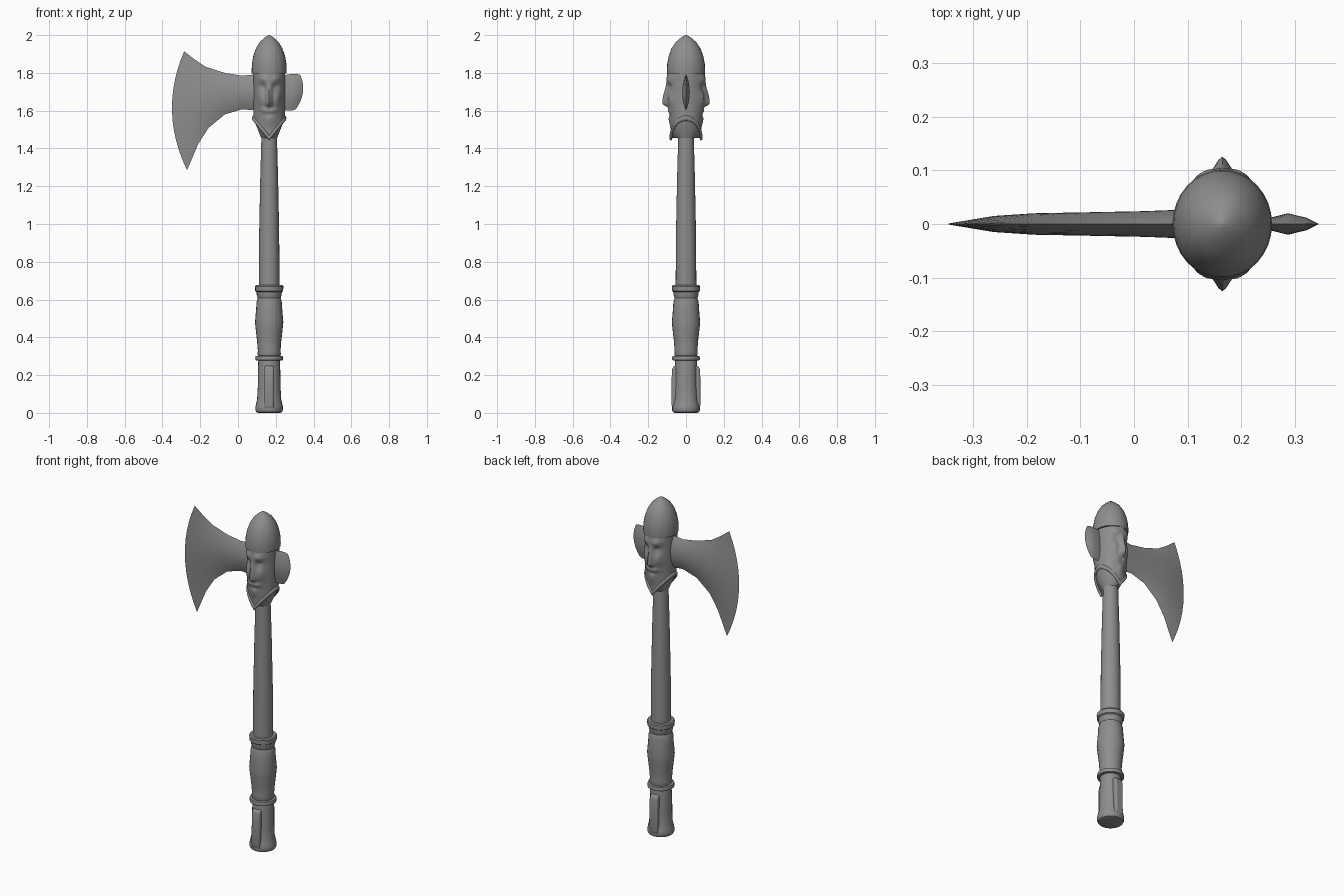
import bpy, bmesh
from math import cos, sin, pi, exp, sqrt, radians

cube = bpy.data.objects.get("Cube")
if cube:
    bpy.data.objects.remove(cube, do_unlink=True)

AXIS = 0.165  # x of the handle's centre line

grey = bpy.data.materials.new("iron_grey")
grey.use_nodes = True
COLOUR = (0.27, 0.27, 0.27, 1)
grey.diffuse_color = COLOUR
grey.node_tree.nodes["Principled BSDF"].inputs["Base Color"].default_value = COLOUR


def finish(name, bm, angle=40):
    bmesh.ops.remove_doubles(bm, verts=bm.verts, dist=1e-5)
    bmesh.ops.recalc_face_normals(bm, faces=bm.faces)
    mesh = bpy.data.meshes.new(name)
    bm.to_mesh(mesh)
    bm.free()
    mesh.materials.append(grey)
    ob = bpy.data.objects.new(name, mesh)
    bpy.context.collection.objects.link(ob)
    bpy.ops.object.select_all(action='DESELECT')
    ob.select_set(True)
    bpy.context.view_layer.objects.active = ob
    bpy.ops.object.shade_smooth_by_angle(angle=radians(angle))
    return ob


def loft(name, rings, caps=False, wrap=False, angle=40):
    """Skin a list of closed rings of points."""
    bm = bmesh.new()
    rows = [[bm.verts.new(p) for p in ring] for ring in rings]
    n = len(rows[0])
    pairs = list(zip(rows, rows[1:])) + ([(rows[-1], rows[0])] if wrap else [])
    for a, b in pairs:
        for i in range(n):
            j = (i + 1) % n
            bm.faces.new((a[i], a[j], b[j], b[i]))
    if caps:
        bm.faces.new(rows[0])
        bm.faces.new(rows[-1])
    return finish(name, bm, angle)


def lathe(name, profile, sides=24, y_scale=1, angle=40):
    rings = [[(AXIS + r * cos(2 * pi * i / sides),
               r * y_scale * sin(2 * pi * i / sides), z) for i in range(sides)]
             for r, z in profile]
    return loft(name, rings, caps=True, angle=angle)


# Handle
lathe("shaft", [(.055, .64), (.053, .95), (.047, 1.25), (.04, 1.5)])
lathe("upper_collar", [(.06, .605), (.066, .625), (.067, .64), (.074, .645),
                       (.075, .67), (.07, .676), (.055, .676)])
lathe("grip", [(.055, .62), (.062, .605), (.067, .585), (.069, .55), (.075, .48),
               (.071, .44), (.064, .38), (.06, .33), (.062, .31), (.055, .295)])
lathe("lower_ring", [(.058, .277), (.072, .279), (.074, .29), (.071, .301), (.055, .303)])
lathe("pommel", [(.055, .29), (.058, .27), (.06, .14), (.064, .07), (.07, .045),
                 (.073, .03), (.073, .014), (.068, .004), (.058, 0)])

# Raised strap on the front and back of the pommel
half = [(.056, .25), (.068, .245), (.075, .225), (.076, .15), (.078, .05),
        (.072, .022), (.055, .012)]
side = half + [(-y, z) for y, z in reversed(half)]
strap = loft("pommel_strap", [[(AXIS + x, y, z) for y, z in side] for x in (-.026, .026)],
             caps=True)
bevel = strap.modifiers.new("rounding", 'BEVEL')
bevel.width = .011
bevel.segments = 3

# Helmet
lathe("helmet", [(.08, 1.795), (.092, 1.797), (.093, 1.81), (.091, 1.85), (.084, 1.89),
                 (.07, 1.93), (.05, 1.963), (.026, 1.985), (.008, 1.998), (.001, 2)],
      sides=32, y_scale=1.09)


# Head with the same bearded face on the front and back
def bump(v, centre, width):
    return exp(-((v - centre) / width) ** 2)


def ramp(v, a, b):
    t = min(1, max(0, (v - a) / (b - a)))
    return t * t * (3 - 2 * t)


def beard_edge(a):
    return 1.455 + .105 * abs(cos(a))


def head_point(a, z):
    u = abs(cos(a))
    depth = .079 + .014 * ramp(z, 1.47, 1.66)
    nose = ramp(z, 1.612, 1.638) * (.007 + .026 * ramp(z, 1.775, 1.64))
    face = nose * bump(u, 0, .2)
    face += .014 * bump(z, 1.765, .022) * bump(u, .4, .3)      # brow
    face -= .01 * bump(z, 1.722, .018) * bump(u, .4, .16)      # eye socket
    face += .005 * bump(z, 1.718, .009) * bump(u, .42, .1)     # eye
    face += .014 * bump(z, 1.665, .04) * bump(u, .52, .22)     # cheek
    face += .008 * bump(z, 1.6, .012) * bump(u, .25, .25)      # moustache
    face -= .006 * bump(z, 1.578, .008) * bump(u, 0, .25)      # mouth
    face += .007 * bump(z, 1.55, .03) * bump(u, 0, .25)        # beard
    s = sin(a)
    y = depth * s + (face if s > 0 else -face) * min(1, abs(s) * 2)
    return (AXIS + .084 * cos(a), y, z)


SEG, ROWS = 72, 48
angles = [2 * pi * i / SEG for i in range(SEG)]
rings = []
for k in range(ROWS + 1):
    t = k / ROWS
    rings.append([head_point(a, 1.805 + (beard_edge(a) - 1.805) * t) for a in angles])
rings.append([(AXIS + .042 * cos(a), .042 * sin(a), 1.455) for a in angles])
loft("bearded_head", rings, angle=50)

# Rolled trim that follows the edge of the beard
trim = []
for a in angles:
    ring = []
    for k in range(8):
        b = 2 * pi * k / 8
        out = 1 + .1 * cos(b)
        ring.append((AXIS + .083 * out * cos(a), .08 * out * sin(a),
                     beard_edge(a) + .014 * sin(b)))
    trim.append(ring)
loft("beard_trim", trim, wrap=True, angle=60)


# Blades: lens-shaped sections running from the head to the cutting edge
def blade(name, columns, steps=12):
    rings = []
    for xt, zt, xb, zb, bow, thick in columns:
        def point(s, sign):
            m = (s + 1) / 2
            x = xb + (xt - xb) * m + bow * (1 - s * s)
            return (x, sign * thick * (1 - s * s), zb + (zt - zb) * m)
        up = [point(-1 + 2 * i / steps, 1) for i in range(steps + 1)]
        down = [point(1 - 2 * i / steps, -1) for i in range(1, steps)]
        rings.append(up + down)
    bm_angle = 35
    return loft(name, rings, angle=bm_angle)


blade("axe_blade", [
    (.12, 1.795, .12, 1.6, 0, .028),
    (.02, 1.785, .02, 1.607, 0, .024),
    (-.07, 1.8, -.07, 1.58, -.01, .022),
    (-.17, 1.832, -.155, 1.51, -.025, .02),
    (-.225, 1.868, -.21, 1.425, -.045, .015),
    (-.285, 1.914, -.27, 1.285, -.072, .0005)])
blade("rear_blade", [
    (.22, 1.79, .22, 1.6, 0, .012),
    (.255, 1.79, .255, 1.6, 0, .012),
    (.285, 1.795, .28, 1.6, .005, .02),
    (.315, 1.794, .297, 1.603, .015, .012),
    (.33, 1.788, .308, 1.61, .025, .0005)])
